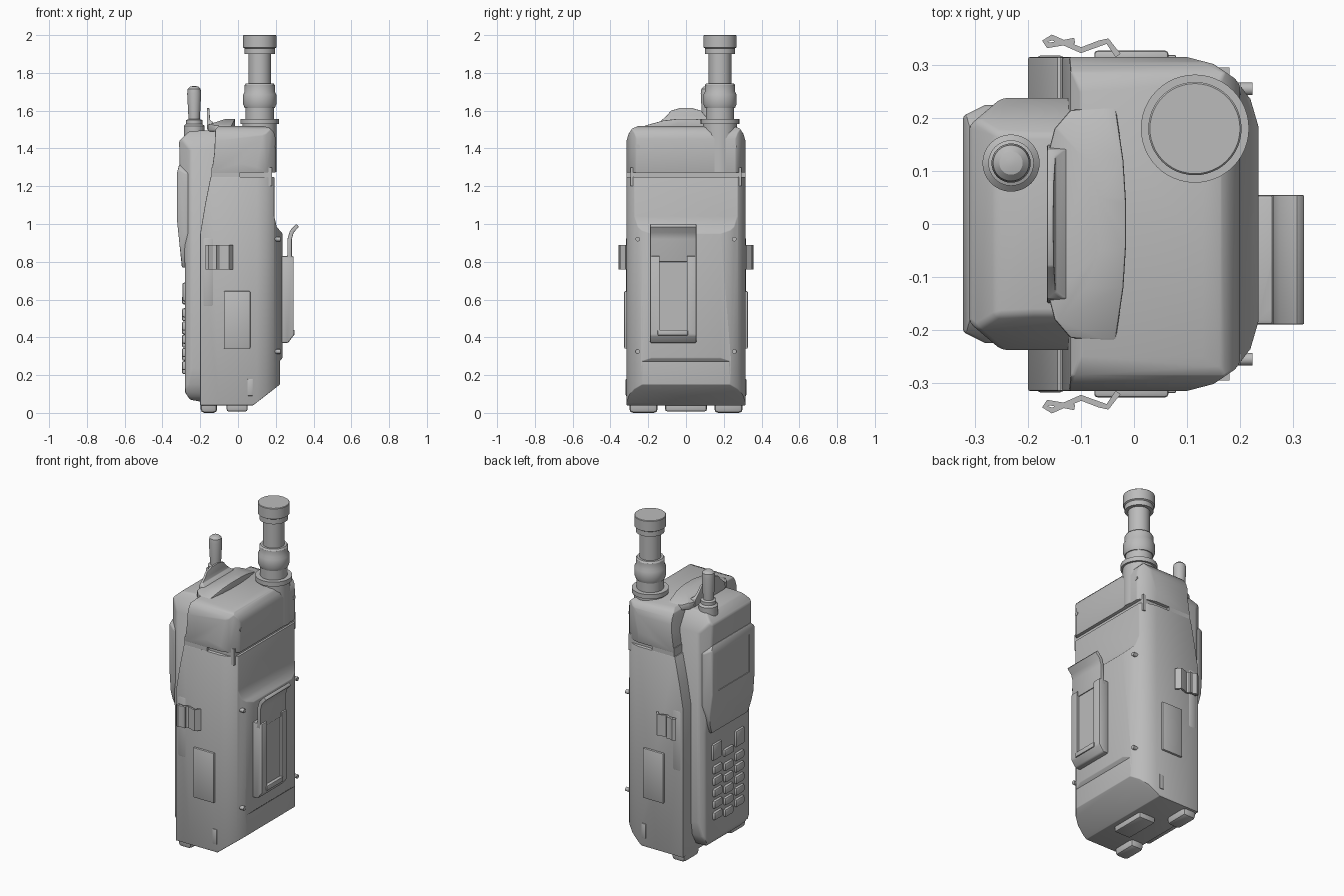
import bpy, bmesh, math
from mathutils import Vector

cube = bpy.data.objects.get("Cube")
if cube:
    bpy.data.objects.remove(cube, do_unlink=True)

grey = bpy.data.materials.new("plain_grey")
grey.use_nodes = True
grey.diffuse_color = (0.5, 0.5, 0.5, 1)
grey.node_tree.nodes["Principled BSDF"].inputs["Base Color"].default_value = (0.5, 0.5, 0.5, 1)


def to_object(name, bm):
    bmesh.ops.recalc_face_normals(bm, faces=bm.faces)
    mesh = bpy.data.meshes.new(name)
    bm.to_mesh(mesh)
    bm.free()
    ob = bpy.data.objects.new(name, mesh)
    mesh.materials.append(grey)
    bpy.context.collection.objects.link(ob)
    return ob


def apply(ob, kind, **settings):
    mod = ob.modifiers.new(kind.title(), kind)
    for key, value in settings.items():
        setattr(mod, key, value)
    bpy.ops.object.select_all(action="DESELECT")
    ob.select_set(True)
    bpy.context.view_layer.objects.active = ob
    bpy.ops.object.modifier_apply(modifier=mod.name)


def finish(ob, bevel=0.0, segments=2):
    if bevel:
        apply(ob, "BEVEL", width=bevel, segments=segments, limit_method="ANGLE",
              angle_limit=math.radians(35))
    bpy.ops.object.select_all(action="DESELECT")
    ob.select_set(True)
    bpy.context.view_layer.objects.active = ob
    bpy.ops.object.shade_smooth_by_angle(angle=math.radians(32))
    return ob


def prism(name, axis, pts, lo, hi):
    """Outline in the two other axes, extruded along the given axis."""
    def place(a, b, c):
        return {"x": (c, a, b), "y": (a, c, b), "z": (a, b, c)}[axis]
    bm = bmesh.new()
    face = bm.faces.new([bm.verts.new(place(a, b, lo)) for a, b in pts])
    top = bmesh.ops.extrude_face_region(bm, geom=[face])["geom"]
    shift = Vector(place(0, 0, hi - lo))
    for v in top:
        if isinstance(v, bmesh.types.BMVert):
            v.co += shift
    return to_object(name, bm)


def combine(ob, other, operation):
    apply(ob, "BOOLEAN", object=other, operation=operation, solver="EXACT")
    bpy.data.objects.remove(other, do_unlink=True)


def carve(name, side, plan=None, face=None, bevel=0.0):
    """Solid shared by a side (xz), a plan (xy) and a face (yz) outline."""
    ob = prism(name, "y", side, -0.5, 0.5)
    if plan:
        combine(ob, prism("tool", "z", plan, -0.5, 2.5), "INTERSECT")
    if face:
        combine(ob, prism("tool", "x", face, -0.7, 0.7), "INTERSECT")
    return finish(ob, bevel)


def box(name, x, y, z, bevel=0.0):
    pts = [(x[0], z[0]), (x[1], z[0]), (x[1], z[1]), (x[0], z[1])]
    return finish(prism(name, "y", pts, min(y), max(y)), bevel)


def both(half):
    """Mirror an outline across its second coordinate."""
    return half + [(a, -b) for a, b in reversed(half)]


def wide(half):
    """Mirror an outline across its first coordinate."""
    return half + [(-a, b) for a, b in reversed(half)]


def lathe(name, x, y, profile, segments=48):
    bm = bmesh.new()
    rings = []
    for r, z in profile:
        rings.append([bm.verts.new((x + r * math.cos(2 * math.pi * i / segments),
                                    y + r * math.sin(2 * math.pi * i / segments), z))
                      for i in range(segments)])
    for a, b in zip(rings, rings[1:]):
        for i in range(segments):
            j = (i + 1) % segments
            bm.faces.new((a[i], a[j], b[j], b[i]))
    bm.faces.new(rings[0])
    bm.faces.new(rings[-1])
    return finish(to_object(name, bm))


# Holster: main shell, neck groove and upper cap
shell_plan = both([(-0.22, 0.3), (-0.2, 0.315), (0.1, 0.315), (0.15, 0.302),
                   (0.19, 0.275), (0.22, 0.235), (0.236, 0.18)])
shell_side = [(-0.145, 1.25), (0.192, 1.25), (0.192, 1.04), (0.205, 0.985), (0.235, 0.95),
              (0.235, 0.29), (0.222, 0.275), (0.222, 0.15), (0.08, 0.04), (-0.1, 0.04),
              (-0.2, 0.04), (-0.2, 0.95), (-0.175, 1.1)]
carve("holster_shell", shell_side, shell_plan, bevel=0.008)
box("neck", (-0.13, 0.18), (-0.295, 0.295), (1.2, 1.3))
box("neck_front", (-0.14, 0.01), (-0.314, 0.314), (1.23, 1.3))
cap_side = [(-0.12, 1.5), (-0.1, 1.52), (0.13, 1.52), (0.165, 1.51), (0.19, 1.485),
            (0.2, 1.45), (0.2, 1.272), (-0.14, 1.272), (-0.125, 1.38)]
cap_face = wide([(0.315, 1.2), (0.315, 1.44), (0.305, 1.475), (0.285, 1.505), (0.25, 1.52)])
carve("holster_cap", cap_side, shell_plan, cap_face, bevel=0.006)
box("bottom_pad", (-0.06, 0.05), (-0.11, 0.11), (0.008, 0.06), 0.01)

# Handset with chamfered edges
phone_side = [(-0.05, 1.49), (-0.12, 1.5), (-0.26, 1.49), (-0.312, 1.44), (-0.305, 1.2),
              (-0.281, 0.78), (-0.281, 0.11), (-0.255, 0.07), (-0.2, 0.06), (-0.05, 0.06)]
phone_plan = both([(-0.33, 0.17), (-0.25, 0.238), (0, 0.238)])
phone_face = wide([(0.13, 0.05), (0.19, 0.085), (0.225, 0.15), (0.24, 0.25),
                   (0.24, 1.39), (0.17, 1.495)])
carve("handset", phone_side, phone_plan, phone_face, 0.01)

# Screen panel with a shallow sunk glass area
screen_side = [(-0.26, 1.31), (-0.312, 1.315), (-0.323, 1.27), (-0.323, 1.02),
               (-0.297, 0.77), (-0.26, 0.77)]
screen_plan = both([(-0.33, 0.2), (-0.28, 0.225), (-0.26, 0.225)])
screen_face = wide([(0.17, 0.76), (0.2, 0.83), (0.225, 0.95), (0.225, 1.27), (0.18, 1.32)])
screen = carve("screen_panel", screen_side, screen_plan, screen_face, 0.006)
combine(screen, prism("tool", "x", wide([(0.15, 1.03), (0.15, 1.26)]), -0.4, -0.319), "DIFFERENCE")
finish(screen)

# Keypad
for row in range(5):
    for col in (-1, 0, 1):
        y, z = col * 0.105, 0.25 + 0.07 * row - 0.02 * (col == 0)
        box("key", (-0.297, -0.27), (y - 0.04, y + 0.04), (z - 0.024, z + 0.024), 0.01)
for s in (-1, 1):
    box("call_key", (-0.295, -0.27), (s * 0.065, s * 0.155), (0.59, 0.69), 0.012)
box("menu_key", (-0.297, -0.27), (-0.045, 0.045), (0.575, 0.62), 0.01)

# Parts repeated on both sides
clip_path = [(-0.03, 0.318), (-0.05, 0.345), (-0.065, 0.341), (-0.1, 0.328), (-0.155, 0.352),
             (-0.168, 0.345), (-0.162, 0.337), (-0.112, 0.346)]
for s in (-1, 1):
    box("side_pad", (-0.075, 0.065), (s * 0.3, s * 0.327), (0.34, 0.645), 0.006)
    box("side_bumper", (-0.198, -0.118), (s * 0.235, s * 0.318), (0.55, 0.94), 0.022)
    box("foot", (-0.198, -0.11), (s * 0.15, s * 0.3), (0, 0.09), 0.02)
    box("latch", (0.05, 0.08), (s * 0.3, s * 0.319), (0.09, 0.18), 0.004)
    bm = bmesh.new()
    lines = [[bm.verts.new((x, s * y, z)) for x, y in clip_path] for z in (0.76, 0.89)]
    for i in range(len(clip_path) - 1):
        bm.faces.new((lines[0][i], lines[0][i + 1], lines[1][i + 1], lines[1][i]))
    clip = to_object("side_clip", bm)
    apply(clip, "SOLIDIFY", thickness=0.011, offset=0)
    finish(clip)
    # Screws on the back
    for z, x in ((1.41, 0.2), (0.92, 0.222), (0.325, 0.222)):
        ring = [(s * 0.255 + 0.012 * math.cos(k * math.pi / 8), z + 0.012 * math.sin(k * math.pi / 8))
                for k in range(16)]
        finish(prism("screw", "x", ring, x - 0.03, x + 0.002))

# Top retaining flap with thumb fin
flap_side = [(-0.16, 1.49), (-0.16, 1.525), (-0.07, 1.555), (-0.015, 1.57), (-0.015, 1.49)]
flap_plan = both([(-0.163, 0.13), (-0.15, 0.18), (-0.12, 0.215), (-0.035, 0.222),
                  (-0.02, 0.12), (-0.015, 0.04)])
flap_face = wide([(0.23, 1.48), (0.22, 1.52), (0.12, 1.548), (0.05, 1.556)])
carve("top_flap", flap_side, flap_plan, flap_face, 0.004)
fin_side = [(-0.164, 1.5), (-0.164, 1.62), (-0.152, 1.62), (-0.148, 1.55), (-0.12, 1.53), (-0.12, 1.5)]
fin_face = wide([(0.15, 1.5), (0.14, 1.54), (0.1, 1.575), (0.08, 1.6), (0.03, 1.614)])
carve("thumb_fin", fin_side, None, fin_face, 0.003)

# Belt clip
plate_side = [(0.225, 0.83), (0.295, 0.83), (0.295, 0.41), (0.265, 0.37), (0.225, 0.37)]
plate_face = [(-0.19, 0.3), (0.055, 0.3), (0.055, 0.9), (-0.19, 0.9)]
plate = carve("belt_plate", plate_side, None, plate_face, 0.008)
slot = [(-0.14, 0.43), (0.005, 0.43), (0.005, 0.9), (-0.14, 0.9)]
combine(plate, prism("tool", "x", slot, 0.28, 0.4), "DIFFERENCE")
finish(plate)
hook_side = [(0.255, 0.8), (0.285, 0.8), (0.285, 0.92), (0.295, 0.955), (0.322, 0.985),
             (0.308, 1.0), (0.275, 0.965), (0.262, 0.92), (0.262, 0.84)]
carve("belt_hook", hook_side, None, [(a, b + 0.2) for a, b in plate_face], 0.003)
box("belt_stop", (0.27, 0.3), (-0.15, 0.01), (0.41, 0.44), 0.005)

# Large antenna on its round mount
lathe("antenna_mount", 0.115, 0.18, [(0.09, 1.274), (0.09, 1.53), (0.102, 1.53), (0.102, 1.557),
                                     (0.075, 1.557), (0.075, 1.615)])
lathe("antenna", 0.115, 0.18, [(0.08, 1.615), (0.088, 1.635), (0.088, 1.685), (0.08, 1.7),
                               (0.08, 1.735), (0.073, 1.745), (0.06, 1.745), (0.06, 1.9),
                               (0.08, 1.9), (0.08, 1.93), (0.088, 1.935), (0.088, 1.997), (0.085, 2.0)])

# Small handset antenna
lathe("small_antenna", -0.232, 0.115, [(0.054, 1.46), (0.054, 1.52), (0.043, 1.53), (0.043, 1.55),
                                       (0.03, 1.555), (0.037, 1.69), (0.034, 1.715),
                                       (0.022, 1.727), (0.008, 1.73)], 32)
